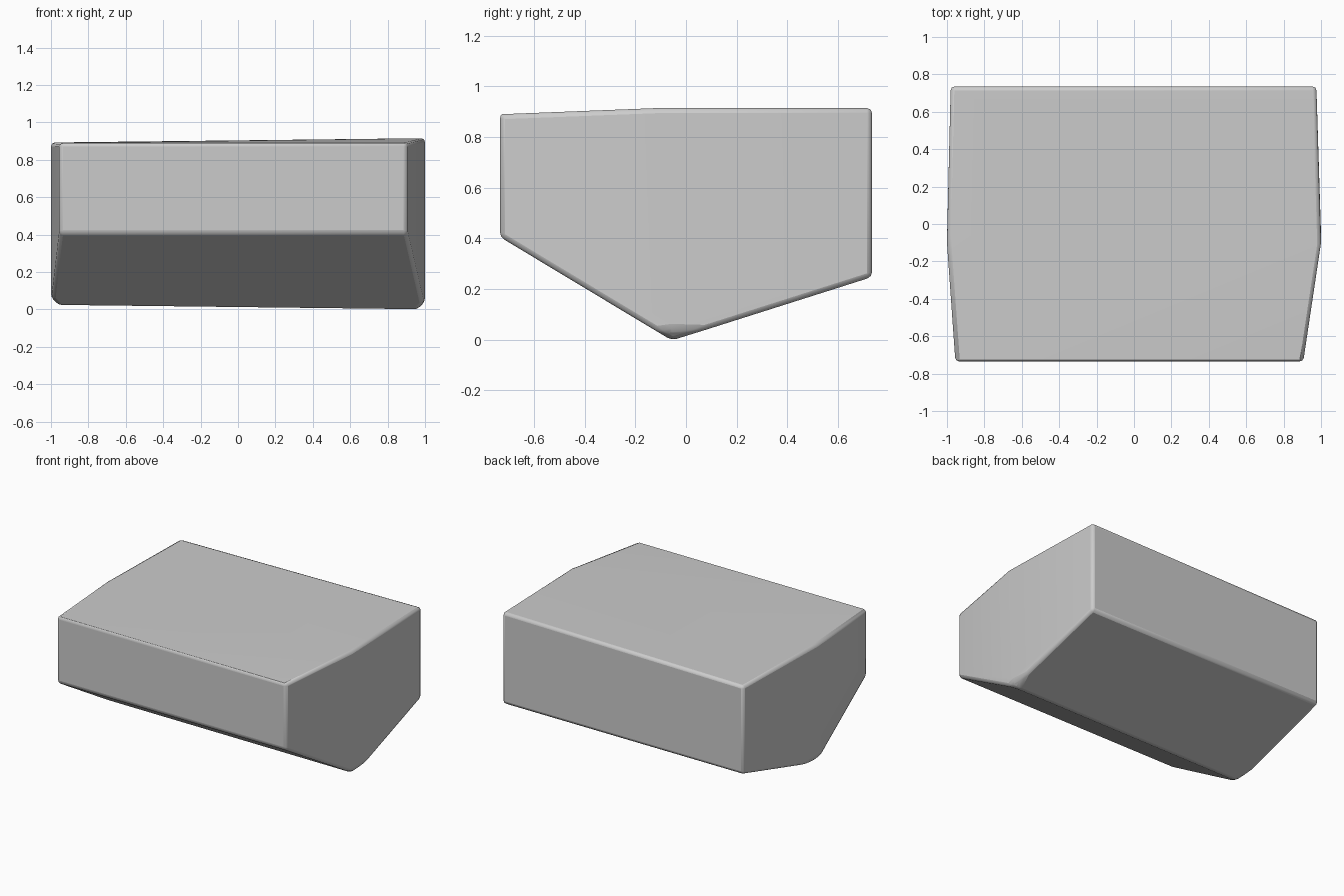
import bpy, bmesh, math
from mathutils import Vector

if "Cube" in bpy.data.objects:
    bpy.data.objects.remove(bpy.data.objects["Cube"])

bm = bmesh.new()


def end_ring(xf, xm, xb, zf, zm, keel_y, keel_z):
    """Outline of one end: front top, mid top, back top, back bottom, keel, front bottom."""
    pts = [(xf, -0.735, zf), (xm, -0.1, zm), (xb, 0.735, zm),
           (xb, 0.735, 0.247), (xm, keel_y, keel_z), (xf, -0.735, 0.405)]
    return [bm.verts.new(p) for p in pts]


L = end_ring(-0.955, -1.0, -0.98, 0.89, 0.892, -0.09, 0.02)
R = end_ring(0.905, 1.0, 0.975, 0.89, 0.915, -0.055, -0.004)

# Gently bent end walls
for r in (L, R):
    bm.faces.new((r[0], r[1], r[4], r[5]))
    bm.faces.new((r[1], r[2], r[3], r[4]))

# Top, with its shallow diagonal crease
bm.faces.new((L[0], R[0], R[1]))
bm.faces.new((L[0], R[1], R[2], L[2], L[1]))

# Back, two sloping undersides, front
for i in range(2, 6):
    j = (i + 1) % 6
    bm.faces.new((L[i], L[j], R[j], R[i]))
bmesh.ops.recalc_face_normals(bm, faces=bm.faces)

# Blunted keel corners
for s, z in ((-1, 0.065), (1, 0.042)):
    res = bmesh.ops.bisect_plane(
        bm, geom=bm.verts[:] + bm.edges[:] + bm.faces[:],
        plane_co=Vector((s, 0, z)), plane_no=Vector((s, 0, -1)), clear_outer=True)
    rim = [e for e in res["geom_cut"] if isinstance(e, bmesh.types.BMEdge)]
    bmesh.ops.contextual_create(bm, geom=rim)
bmesh.ops.recalc_face_normals(bm, faces=bm.faces)

mesh = bpy.data.meshes.new("stone_block")
bm.to_mesh(mesh)
bm.free()
block = bpy.data.objects.new("stone_block", mesh)
bpy.context.collection.objects.link(block)

# Slightly worn edges
bev = block.modifiers.new("worn_edges", "BEVEL")
bev.width = 0.02
bev.segments = 2
bev.limit_method = "ANGLE"
bev.angle_limit = math.radians(28)

bpy.context.view_layer.objects.active = block
block.select_set(True)
bpy.ops.object.shade_smooth_by_angle(angle=math.radians(30))
